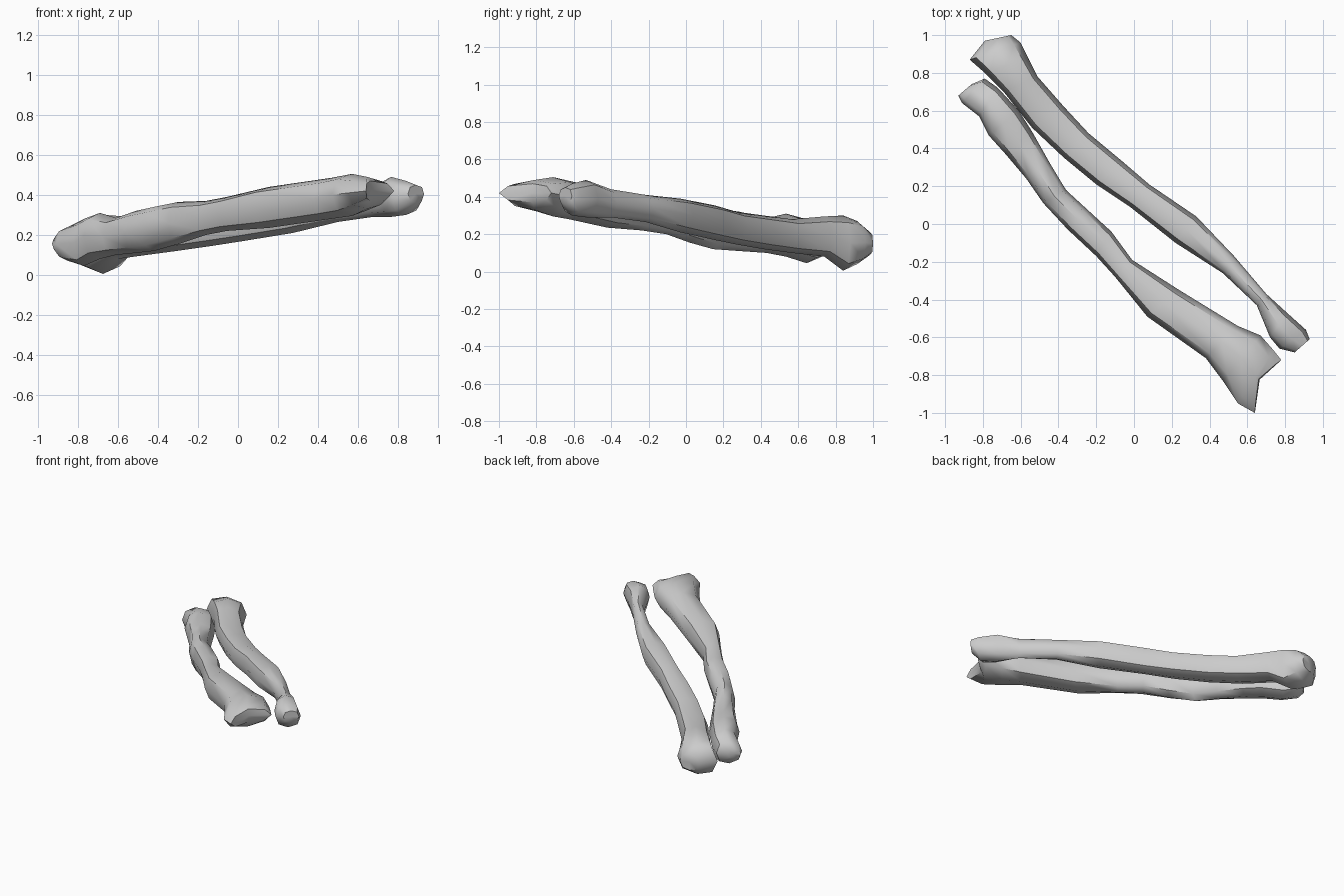
import bpy, bmesh, math
from mathutils import Vector

if "Cube" in bpy.data.objects:
    bpy.data.objects.remove(bpy.data.objects["Cube"])

SIDES = 8


def bone(name, stations, notch=None):
    """Loft a bone; each station = (xa, ya, xb, yb, z_low, z_high)."""
    bm = bmesh.new()
    rings = []
    for i, (xa, ya, xb, yb, lo, hi) in enumerate(stations):
        a, b = Vector((xa, ya, 0)), Vector((xb, yb, 0))
        mid, half = (a + b) / 2, (a - b) / 2
        ring = []
        for k in range(SIDES):
            t = 2 * math.pi * k / SIDES
            c, s = math.cos(t), math.sin(t)
            g = 1.05 if abs(c * s) > 0.1 else 1.0   # slightly full corners
            p = mid + half * c * g
            p.z = (lo + hi) / 2 + (hi - lo) / 2 * s * g
            if notch and i == len(stations) - 1:    # hollow joint surface
                p += Vector(notch) * (1 - abs(c))
            ring.append(bm.verts.new(p))
        rings.append(ring)
    for r0, r1 in zip(rings, rings[1:]):
        for k in range(SIDES):
            j = (k + 1) % SIDES
            bm.faces.new((r0[k], r0[j], r1[j], r1[k]))
    # end caps as fans
    for ring in (rings[0], rings[-1]):
        c = sum((v.co for v in ring), Vector()) / SIDES
        if notch and ring is rings[-1]:
            c += Vector(notch) * 0.5
        cv = bm.verts.new(c)
        for k in range(SIDES):
            bm.faces.new((ring[k], ring[(k + 1) % SIDES], cv))
    bmesh.ops.recalc_face_normals(bm, faces=bm.faces)
    me = bpy.data.meshes.new(name)
    bm.to_mesh(me)
    bm.free()
    ob = bpy.data.objects.new(name, me)
    bpy.context.collection.objects.link(ob)
    bpy.ops.object.select_all(action='DESELECT')
    ob.select_set(True)
    bpy.context.view_layer.objects.active = ob
    bpy.ops.object.shade_smooth_by_angle(angle=math.radians(50))
    return ob


# Bone with the heavy elbow end at the back
bone("ulna", [
    (-.65, 1.0, -.79, .97, .09, .21),
    (-.60, .96, -.87, .87, .04, .27),
    (-.56, .88, -.79, .80, .005, .30),
    (-.51, .78, -.69, .70, .08, .295),
    (-.37, .62, -.54, .51, .10, .28),
    (-.24, .48, -.37, .35, .12, .30),
    (-.06, .33, -.20, .21, .145, .32),
    (.08, .21, -.02, .09, .17, .355),
    (.33, .04, .22, -.10, .21, .39),
    (.53, -.17, .47, -.26, .265, .41),
    (.70, -.37, .65, -.43, .29, .44),
    (.81, -.47, .72, -.60, .29, .49),
    (.91, -.56, .77, -.66, .30, .47),
    (.93, -.61, .85, -.68, .36, .45),
])

# Bone with the broad, notched wrist end at the front
bone("radius", [
    (-.86, .74, -.93, .68, .12, .19),
    (-.79, .77, -.91, .64, .07, .24),
    (-.72, .72, -.82, .57, .045, .28),
    (-.61, .60, -.77, .47, .08, .31),
    (-.54, .49, -.68, .37, .10, .285),
    (-.45, .33, -.57, .24, .11, .32),
    (-.36, .18, -.48, .11, .12, .34),
    (-.24, .07, -.35, -.03, .155, .365),
    (-.12, -.04, -.20, -.17, .20, .37),
    (-.01, -.19, -.10, -.28, .22, .39),
    (.24, -.35, .07, -.49, .235, .44),
    (.55, -.54, .38, -.71, .28, .485),
    (.67, -.59, .47, -.83, .295, .505),
    (.74, -.67, .55, -.95, .33, .49),
    (.78, -.72, .64, -1.0, .37, .47),
], notch=(-.05, .04, 0))
